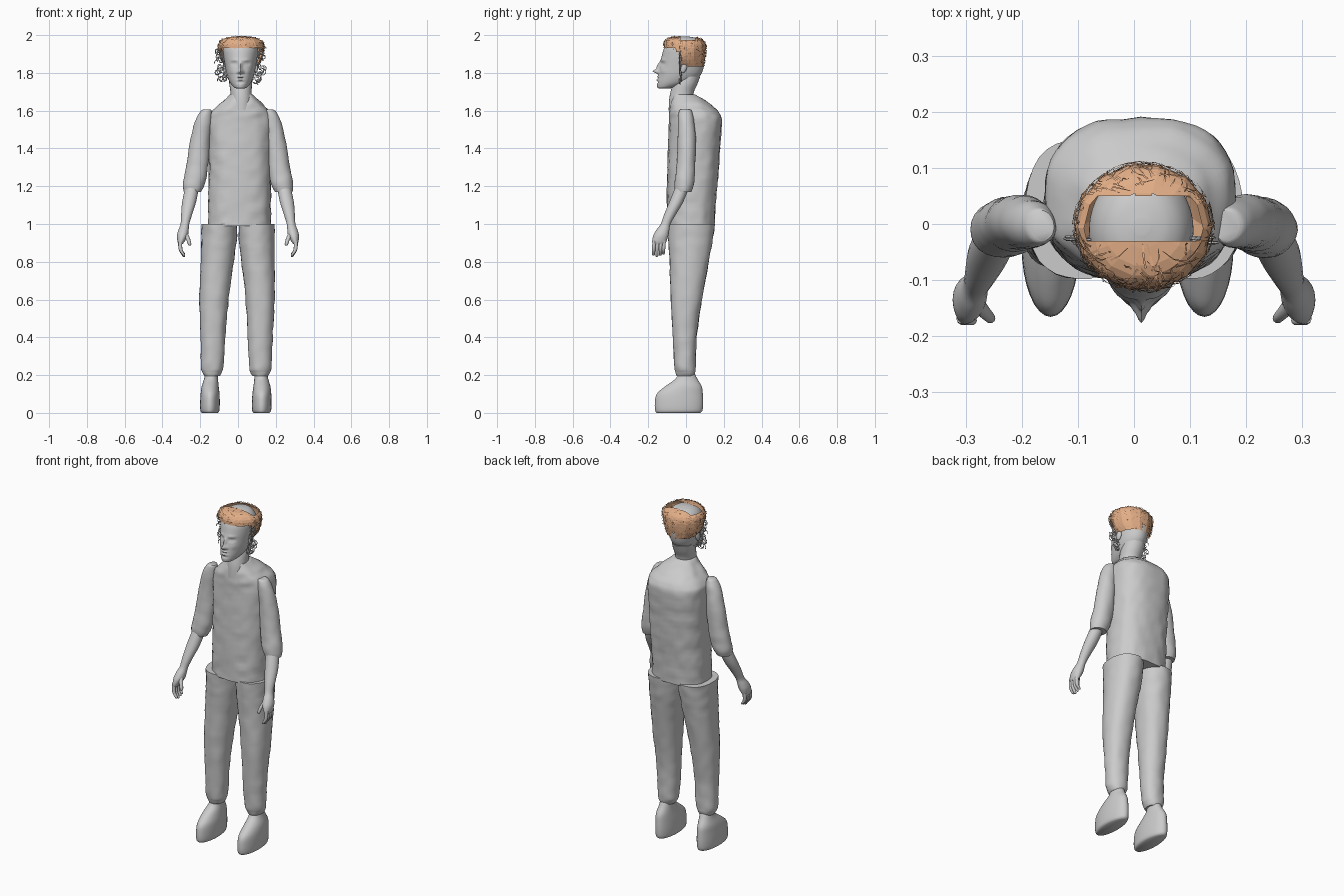
import bpy, bmesh, math, random
from mathutils import Vector, noise

random.seed(4)
cube = bpy.data.objects.get("Cube")
if cube:
    bpy.data.objects.remove(cube, do_unlink=True)


def material(name, rgb):
    m = bpy.data.materials.new(name)
    m.use_nodes = True
    m.diffuse_color = (*rgb, 1)
    m.node_tree.nodes["Principled BSDF"].inputs["Base Color"].default_value = (*rgb, 1)
    return m


grey = material("plain grey", (0.6, 0.6, 0.6))
ginger = material("ginger hair", (0.76, 0.42, 0.24))


def finish(name, bm, mat, angle=50):
    bmesh.ops.recalc_face_normals(bm, faces=bm.faces)
    mesh = bpy.data.meshes.new(name)
    bm.to_mesh(mesh)
    bm.free()
    mesh.materials.append(mat)
    obj = bpy.data.objects.new(name, mesh)
    bpy.context.collection.objects.link(obj)
    if angle:
        bpy.ops.object.select_all(action='DESELECT')
        obj.select_set(True)
        bpy.context.view_layer.objects.active = obj
        bpy.ops.object.shade_smooth_by_angle(angle=math.radians(angle))
    return obj


def spline(rings, steps):
    """Catmull-Rom through the rings (z, x, y, half width, half depth)."""
    out = []
    for i in range(len(rings) - 1):
        a, b = rings[max(i - 1, 0)], rings[i]
        c, d = rings[i + 1], rings[min(i + 2, len(rings) - 1)]
        for s in range(steps):
            t = s / steps
            out.append([q + 0.5 * t * (r - p + t * (2 * p - 5 * q + 4 * r - u + t * (3 * (q - r) + u - p)))
                        for p, q, r, u in zip(a, b, c, d)])
    return out + [list(rings[-1])]


def ring_point(ring, a, power=1.0):
    z, x, y, w, d = ring
    c, s = math.cos(a), math.sin(a)
    return Vector((x + w * math.copysign(abs(c) ** power, c),
                   y + d * math.copysign(abs(s) ** power, s), z))


def loft(rings, segs=24, steps=4, power=1.0, bump=0.0, caps=True):
    bm = bmesh.new()
    loops = []
    for ring in spline(rings, steps):
        loop = []
        for i in range(segs):
            a = math.tau * i / segs
            p = ring_point(ring, a, power)
            if bump:
                p += Vector((math.cos(a), math.sin(a), 0)) * noise.noise(p * 22) * bump
            loop.append(bm.verts.new(p))
        loops.append(loop)
    for lo, hi in zip(loops, loops[1:]):
        for i in range(segs):
            j = (i + 1) % segs
            bm.faces.new((lo[i], lo[j], hi[j], hi[i]))
    if caps:
        bm.faces.new(loops[0])
        bm.faces.new(loops[-1])
    return bm


def sided(rings, side, lean=0.0):
    return [(z, side * x - lean * (1 - z), y, w, d) for z, x, y, w, d in rings]


# Shirt body and neck
finish("shirt_body", loft([(0.99, .008, .025, .165, .125), (1.1, .008, .028, .165, .128),
                           (1.25, .01, .035, .165, .135), (1.4, .01, .042, .168, .138),
                           (1.54, .012, .05, .17, .14), (1.59, .013, .043, .158, .132),
                           (1.63, .015, .025, .12, .11), (1.66, .018, .008, .085, .085),
                           (1.685, .018, -.012, .06, .06)], 48, 6, .8, .006), grey)
finish("neck", loft([(1.6, .018, -.03, .06, .062), (1.66, .018, -.027, .056, .062),
                     (1.7, .016, -.02, .056, .062), (1.74, .014, -.005, .06, .065),
                     (1.78, .012, .01, .06, .065)]), grey)

# Limbs, mirrored
FINGER_DEPTHS = (-.168, -.15, -.132, -.116)
for side, label in ((1, "left"), (-1, "right")):
    finish(label + "_trouser_leg", loft(sided([
        (.195, .128, -.003, .04, .045), (.215, .128, -.003, .052, .052), (.25, .127, -.005, .06, .056),
        (.4, .125, -.007, .066, .063), (.6, .122, .002, .077, .083), (.8, .108, .017, .088, .104),
        (.92, .1, .024, .094, .118), (1.0, .099, .027, .095, .125)], side, .012), 32, 6, .92, .004), grey)
    finish(label + "_shoe", loft(sided([
        (0, .137, -.04, .042, .115), (.012, .137, -.038, .05, .125), (.05, .137, -.037, .052, .128),
        (.1, .137, -.033, .05, .122), (.14, .137, -.014, .045, .097), (.18, .133, .002, .037, .058),
        (.215, .13, .003, .034, .04)], side, .012), 32, 4), grey)
    finish(label + "_sleeve", loft(sided([
        (1.605, .165, -.003, .022, .028), (1.595, .17, -.003, .03, .034), (1.55, .182, 0, .043, .042),
        (1.45, .199, .004, .052, .048), (1.32, .214, 0, .058, .05), (1.24, .228, -.006, .06, .052),
        (1.2, .236, -.01, .056, .05), (1.17, .242, -.014, .046, .042)], side), 24, 5, 1, .003), grey)
    finish(label + "_forearm", loft(sided([
        (1.22, .238, -.01, .036, .036), (1.12, .258, -.05, .037, .037), (1.05, .272, -.085, .029, .031),
        (1.0, .281, -.108, .023, .026), (.97, .288, -.122, .027, .034), (.94, .294, -.133, .029, .04),
        (.91, .301, -.141, .02, .038), (.895, .304, -.143, .012, .034)], side), 20), grey)
    for i, y in enumerate(FINGER_DEPTHS):
        low = .826 + .006 * abs(i - 1)
        finish(f"{label}_finger_{i + 1}", loft(sided([
            (low, .286, y - .004, .003, .003), (low + .006, .288, y - .004, .008, .008),
            (.865, .304, y - .003, .01, .0095), (.91, .306, y, .011, .01)], side), 10, 3), grey)
    finish(label + "_thumb", loft(sided([
        (.885, .256, -.168, .003, .003), (.892, .256, -.168, .009, .009),
        (.92, .264, -.16, .011, .011), (.955, .282, -.14, .014, .016)], side), 10, 3), grey)

# Head with a sculpted face: x, z, push towards the front, spread in x and z
FEATURES = [(0, 1.808, .03, .011, .011), (0, 1.835, .016, .008, .022), (.014, 1.803, .009, .007, .007),
            (.033, 1.848, -.011, .015, .009), (.033, 1.848, .006, .008, .005), (.03, 1.868, .005, .02, .006),
            (0, 1.779, .006, .018, .005), (0, 1.772, -.005, .02, .003), (0, 1.764, .006, .015, .005),
            (0, 1.75, -.005, .02, .006), (.045, 1.81, .004, .015, .015)]
HEAD_X = .013
bm = loft([(1.718, HEAD_X, -.115, .022, .03), (1.725, HEAD_X, -.1, .036, .052),
           (1.75, HEAD_X, -.06, .056, .093), (1.79, HEAD_X, -.034, .072, .112),
           (1.84, HEAD_X, -.021, .082, .117), (1.89, HEAD_X, -.014, .09, .114),
           (1.93, HEAD_X, -.01, .092, .106), (1.965, HEAD_X, -.008, .076, .085),
           (1.985, HEAD_X, -.005, .05, .056), (1.993, HEAD_X, -.005, .015, .015)], 96, 8)
for v in bm.verts:
    if v.co.y < -.06:
        x, z = abs(v.co.x - HEAD_X), v.co.z
        v.co.y -= sum(p * math.exp(-((x - fx) / sx) ** 2 - ((z - fz) / sz) ** 2)
                      for fx, fz, p, sx, sz in FEATURES)
finish("head", bm, grey)

for side, label in ((1, "left"), (-1, "right")):
    # Ear
    bm = bmesh.new()
    bmesh.ops.create_uvsphere(bm, u_segments=14, v_segments=10, radius=1)
    for v in bm.verts:
        v.co = Vector((HEAD_X + side * (.082 + .011 * v.co.x), -.012 + .018 * v.co.y + .006 * v.co.z,
                       1.83 + .032 * v.co.z))
    finish(label + "_ear", bm, grey)

    # Loose side curls lying in a thin upright sheet
    curve = bpy.data.curves.new(label + "_side_curls", 'CURVE')
    curve.dimensions = '3D'
    curve.bevel_depth = .0022
    curve.bevel_resolution = 0
    for k in range(44):
        z0 = random.uniform(1.75, 1.93)
        reach = .125 if z0 > 1.8 else .105
        x0, r = random.uniform(.075, reach), random.uniform(.008, .018)
        start, turn = random.uniform(0, math.tau), random.uniform(2.5, 5)
        y0 = random.uniform(-.035, -.022)
        s = curve.splines.new('POLY')
        s.points.add(8)
        for i, p in enumerate(s.points):
            a = start + turn * i / 8
            p.co = (HEAD_X + side * (x0 + r * math.cos(a)), y0, z0 + r * math.sin(a), 1)
    curve.materials.append(grey)
    bpy.context.collection.objects.link(bpy.data.objects.new(label + "_side_curls", curve))

# Faceted hair shell, opened over the face and at the crown
HAIR = [(1.835, .016, .012, .085, .085), (1.87, .016, -.003, .108, .105), (1.91, .017, -.005, .12, .112),
        (1.95, .017, -.006, .122, .112), (1.975, .017, -.008, .106, .097), (1.99, .017, -.01, .07, .066),
        (1.996, .017, -.01, .004, .004)]


def covered(p):
    front_low = 1.925 - .3 * max(0, p.y + .085)
    if p.y < -.03:
        return p.z > max(front_low, 1.875)
    return not (p.z > 1.973 and p.y < .052)


bm = loft(HAIR, 14, 2, caps=False)
for y in (-.03, .05):
    bmesh.ops.bisect_plane(bm, geom=bm.verts[:] + bm.edges[:] + bm.faces[:],
                           plane_co=(0, y, 0), plane_no=(0, 1, 0))
bare = [f for f in bm.faces if not covered(f.calc_center_median())]
bmesh.ops.delete(bm, geom=bare, context='FACES')
finish("hair_shell", bm, ginger, 0)

# Crossing hair strands over the shell
bm = bmesh.new()
shell = spline(HAIR, 10)
while len(bm.faces) < 900:
    a, i = random.uniform(0, math.tau), random.uniform(4, 52)
    da, di = random.uniform(-.5, .5), random.uniform(-14, 14)
    path = []
    for t in (0, .33, .67, 1):
        ring = shell[int(min(max(i + di * t, 2), 56))]
        p = ring_point(ring, a + da * t)
        out = (p - Vector((.017, 0, 1.9))).normalized()
        path.append((p + out * random.uniform(-.001, .005), out))
    if not all(covered(p) for p, out in path):
        continue
    rows = []
    for k, (p, out) in enumerate(path):
        along = path[min(k + 1, 3)][0] - path[max(k - 1, 0)][0]
        if along.length < .004:
            break
        wide = along.cross(out).normalized() * .0022 * (1 - .25 * k)
        rows.append((bm.verts.new(p - wide), bm.verts.new(p + wide)))
    for lo, hi in zip(rows, rows[1:]):
        bm.faces.new((lo[0], lo[1], hi[1], hi[0]))
finish("hair_strands", bm, ginger, 0)
